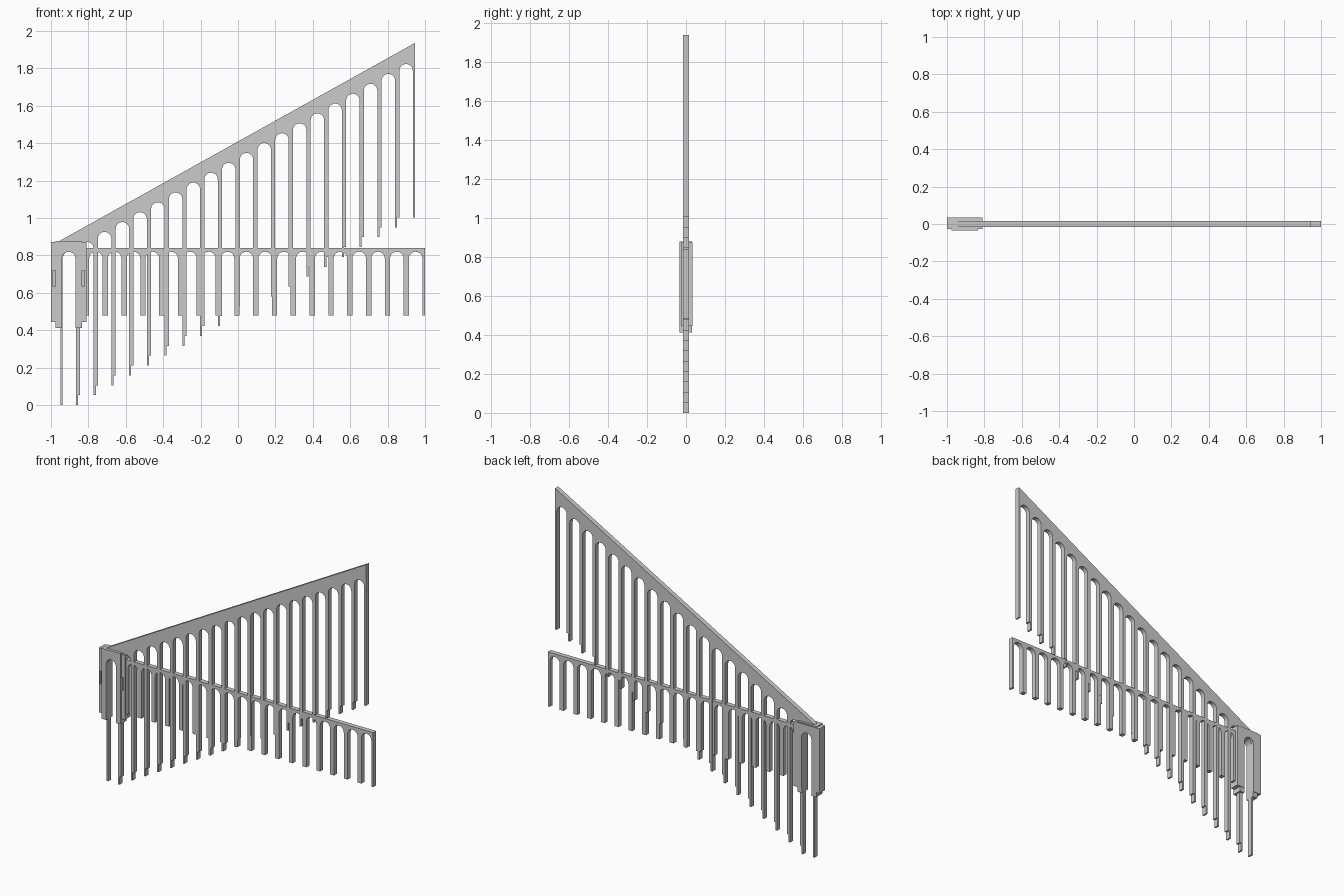
import bpy, bmesh, math

if "Cube" in bpy.data.objects:
    bpy.data.objects.remove(bpy.data.objects["Cube"])


def prism(name, outline, y0, y1):
    """Extrude an (x, z) outline from y0 to y1."""
    bm = bmesh.new()
    face = bm.faces.new([bm.verts.new((x, y0, z)) for x, z in outline])
    ext = bmesh.ops.extrude_face_region(bm, geom=[face])
    moved = [v for v in ext["geom"] if isinstance(v, bmesh.types.BMVert)]
    bmesh.ops.translate(bm, verts=moved, vec=(0, y1 - y0, 0))
    bmesh.ops.recalc_face_normals(bm, faces=bm.faces)
    mesh = bpy.data.meshes.new(name)
    bm.to_mesh(mesh)
    bm.free()
    ob = bpy.data.objects.new(name, mesh)
    bpy.context.collection.objects.link(ob)
    return ob


def arch(cx, radius, foot, crown, n=12):
    """Opening outline from left foot, over the arch, to right foot."""
    spring = crown - radius
    curve = [(cx - radius * math.cos(math.pi * k / n),
              spring + radius * math.sin(math.pi * k / n)) for k in range(n + 1)]
    return [(cx - radius, foot)] + curve + [(cx + radius, foot)]


def arcade(name, x0, x1, count, foot, crown, top, rise, radius, depth):
    """Row of arches; each bay climbs by rise, so legs step at the joints."""
    pitch = (x1 - x0) / count
    pts = []
    for i in range(count):
        base = foot + i * rise
        left = x0 + i * pitch
        pts.append((left, base))
        pts += arch(left + pitch / 2, radius, base, crown + i * rise)
        if rise or i == count - 1:
            pts.append((left + pitch, base))
    pts += [(x1, top + count * rise), (x0, top)]
    return prism(name, pts, -depth, depth)


# Climbing and level arcades
arcade("sloped_arcade", -0.95, 0.946, 20, 0.0, 0.82, 0.88, 0.0528, 0.036, 0.016)
arcade("level_arcade", -0.81, 1.0, 18, 0.48, 0.82, 0.84, 0.0, 0.036, 0.0155)

# Junction pier with its arched opening
CX = -0.905
pier = prism("pier", [(-1.0, 0.445)] + arch(CX, 0.036, 0.445, 0.82)
             + [(-0.81, 0.445), (-0.81, 0.872), (-1.0, 0.872)], -0.026, 0.034)

# Raised inner facing, reaching lower than the pier
prism("pier_facing", [(-0.975, 0.412)] + arch(CX, 0.0355, 0.412, 0.8195)
      + [(-0.835, 0.412), (-0.835, 0.878), (-0.975, 0.878)], -0.034, 0.030)

# Narrow recessed slots beside the opening
for side, x in (("left", CX - 0.078), ("right", CX + 0.078)):
    cutter = prism("slot_cutter_" + side, [(x - 0.007, 0.635), (x + 0.007, 0.635),
                                           (x + 0.007, 0.72), (x - 0.007, 0.72)], -0.05, -0.014)
    cutter.hide_render = True
    cutter.hide_viewport = True
    mod = pier.modifiers.new("slot_" + side, "BOOLEAN")
    mod.operation = "DIFFERENCE"
    mod.solver = "EXACT"
    mod.object = cutter
